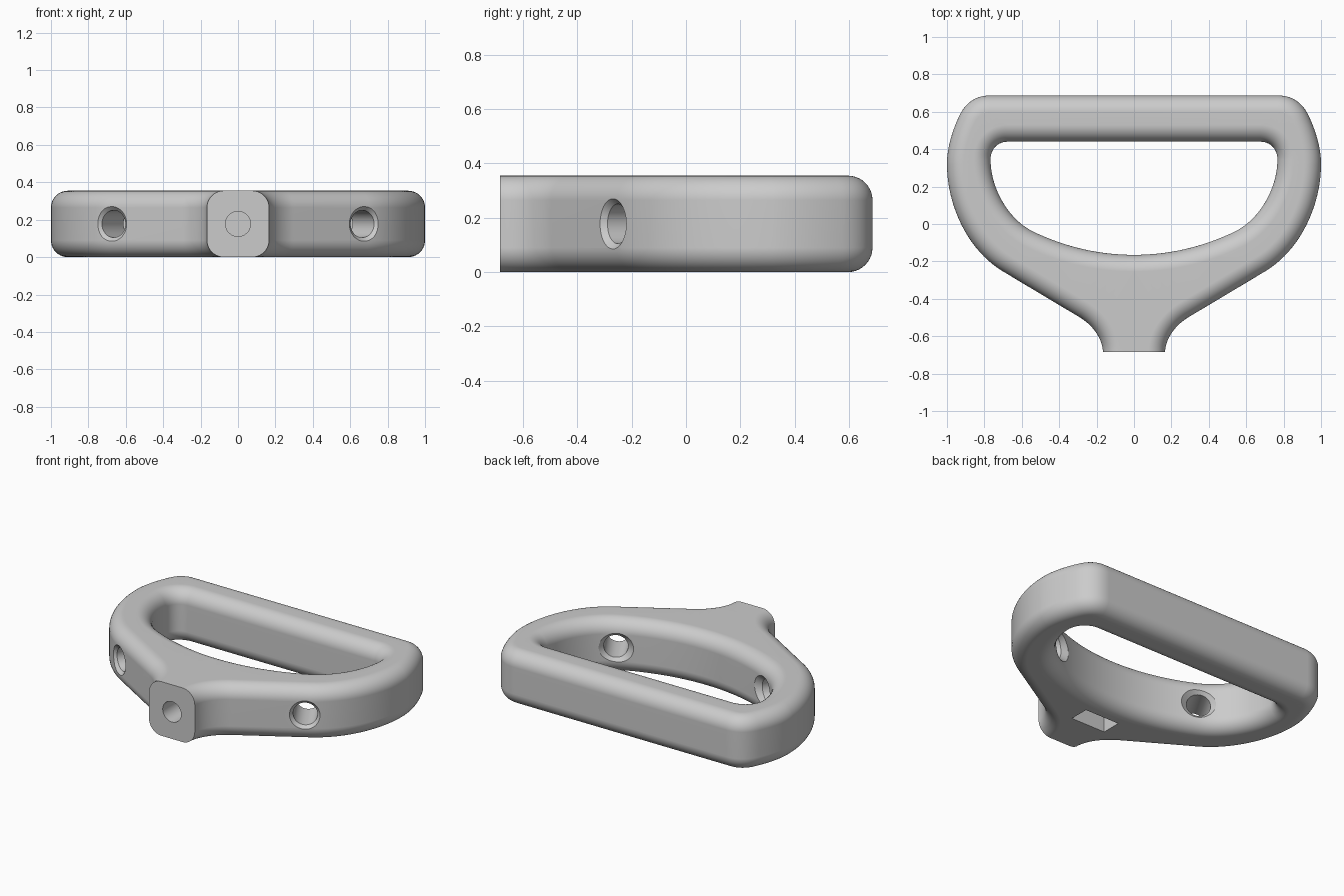
import bpy, bmesh
from math import sin, cos, pi
from mathutils import Vector, Matrix

if "Cube" in bpy.data.objects:
    bpy.data.objects.remove(bpy.data.objects["Cube"], do_unlink=True)

HEIGHT, ROUND, STEPS = 0.355, 0.09, 10
MID = HEIGHT / 2
FRONT = -0.685

grey = bpy.data.materials.new("plain grey")
grey.use_nodes = True
grey.diffuse_color = (0.6, 0.6, 0.6, 1)
grey.node_tree.nodes["Principled BSDF"].inputs["Base Color"].default_value = (0.6, 0.6, 0.6, 1)


def outline(start, segments, samples=20):
    """Closed symmetric outline: each segment is a line end or a cubic's last three points."""
    pts = [Vector(start)]
    for seg in segments:
        if len(seg) == 1:
            pts.append(Vector(seg[0]))
            continue
        a, (b, c, d) = pts[-1], map(Vector, seg)
        for i in range(1, samples + 1):
            t = i / samples
            u = 1 - t
            pts.append(a * u**3 + b * (3 * u * u * t) + c * (3 * u * t * t) + d * t**3)
    return pts + [Vector((-p.x, p.y)) for p in reversed(pts) if p.x > 0.001]


def inset(pts, dist):
    """Move a clockwise outline to its right by dist."""
    result = []
    for i, p in enumerate(pts):
        d1 = (p - pts[i - 1]).normalized()
        d2 = (pts[(i + 1) % len(pts)] - p).normalized()
        n1, n2 = Vector((d1.y, -d1.x)), Vector((d2.y, -d2.x))
        result.append(p + (n1 + n2) * (dist / (1 + n1.dot(n2))))
    return result


def make_object(name, bm):
    bmesh.ops.recalc_face_normals(bm, faces=bm.faces)
    mesh = bpy.data.meshes.new(name)
    bm.to_mesh(mesh)
    bm.free()
    mesh.materials.append(grey)
    obj = bpy.data.objects.new(name, mesh)
    bpy.context.collection.objects.link(obj)
    return obj


def lathe_cutter(name, profile, origin, direction, sides=48):
    """Solid of revolution along direction, from (distance, radius) pairs."""
    bm = bmesh.new()
    rings = [[bm.verts.new((r * cos(2 * pi * k / sides), r * sin(2 * pi * k / sides), t))
              for k in range(sides)] for t, r in profile]
    for a, b in zip(rings, rings[1:]):
        for k in range(sides):
            j = (k + 1) % sides
            bm.faces.new((a[k], a[j], b[j], b[k]))
    bm.faces.new(rings[0])
    bm.faces.new(rings[-1])
    turn = Vector(direction).to_track_quat('Z', 'Y').to_matrix().to_4x4()
    bm.transform(Matrix.Translation(origin) @ turn)
    return make_object(name, bm)


def box_cutter(name, centre, size):
    bm = bmesh.new()
    bmesh.ops.create_cube(bm, size=1)
    bm.transform(Matrix.Translation(centre) @ Matrix.Diagonal((*size, 1)))
    return make_object(name, bm)


# Outer edge: bar, shoulders, sloping sides and neck (neck runs long, trimmed later)
outer = outline((0, 0.687), [
    [(0.77, 0.687)],
    [(0.85, 0.687), (0.905, 0.645), (0.938, 0.57)],
    [(0.975, 0.49), (1, 0.4), (1, 0.32)],
    [(1, 0.1), (0.89, -0.14), (0.7, -0.254)],
    [(0.3, -0.493)],
    [(0.225, -0.535), (0.168, -0.61), (0.166, FRONT)],
    [(0.166, -0.9)],
])
# Finger opening
inner = outline((0, 0.44), [
    [(0.675, 0.44)],
    [(0.73, 0.44), (0.767, 0.4), (0.767, 0.345)],
    [(0.767, 0.2), (0.68, 0.03), (0.54, -0.04)],
    [(0.37, -0.122), (0.19, -0.165), (0, -0.165)],
])

# Rounded cross-section as (inset, height) pairs, bottom to top
arc = [(ROUND * (1 - sin(a)), ROUND * (1 - cos(a)))
       for a in (pi / 2 * i / STEPS for i in range(STEPS + 1))]
section = arc + [(d, HEIGHT - z) for d, z in reversed(arc)]

# Handle body: two walls joined by flat caps
bm = bmesh.new()
caps = [[], []]
for pts, side in ((outer, 1), (inner, -1)):
    rings = [[bm.verts.new((p.x, p.y, z)) for p in inset(pts, side * d)] for d, z in section]
    n = len(pts)
    for a, b in zip(rings, rings[1:]):
        for k in range(n):
            j = (k + 1) % n
            bm.faces.new((a[k], a[j], b[j], b[k]))
    for cap, ring in zip(caps, (rings[0], rings[-1])):
        cap += [bm.edges.get((ring[k], ring[(k + 1) % n])) for k in range(n)]
for cap in caps:
    bmesh.ops.triangle_fill(bm, edges=cap, use_beauty=True)
handle = make_object("handle", bm)

# Cutters: neck trim, nut slot, neck bore and two countersunk side holes
cutters = [
    box_cutter("neck_trim", (0, FRONT - 0.5, MID), (1, 1, 1)),
    box_cutter("nut_slot", (0, -0.36, 0.1), (0.25, 0.13, 0.4)),
    lathe_cutter("neck_bore", [(-0.1, 0.067), (0.38, 0.067)], (0, FRONT, MID), (0, 1, 0)),
]
for label, s in (("left", 1), ("right", -1)):
    cutters.append(lathe_cutter(
        label + "_side_hole",
        [(-0.06, 0.153), (0.02, 0.073), (0.245, 0.073), (0.325, 0.153)],
        (s * 0.675, -0.269, MID), (s * -0.512, 0.859, 0)))

bpy.ops.object.select_all(action='DESELECT')
bpy.context.view_layer.objects.active = handle
handle.select_set(True)
for cutter in cutters:
    cutter.hide_render = True
    mod = handle.modifiers.new(cutter.name, 'BOOLEAN')
    mod.operation, mod.solver, mod.object = 'DIFFERENCE', 'EXACT', cutter
    bpy.ops.object.modifier_apply(modifier=mod.name)
    bpy.data.objects.remove(cutter, do_unlink=True)

# Smooth rounds with crisp hole rims and flat caps
bpy.ops.object.shade_smooth_by_angle(angle=pi / 6)
weighted = handle.modifiers.new("flat caps", 'WEIGHTED_NORMAL')
weighted.keep_sharp = True
